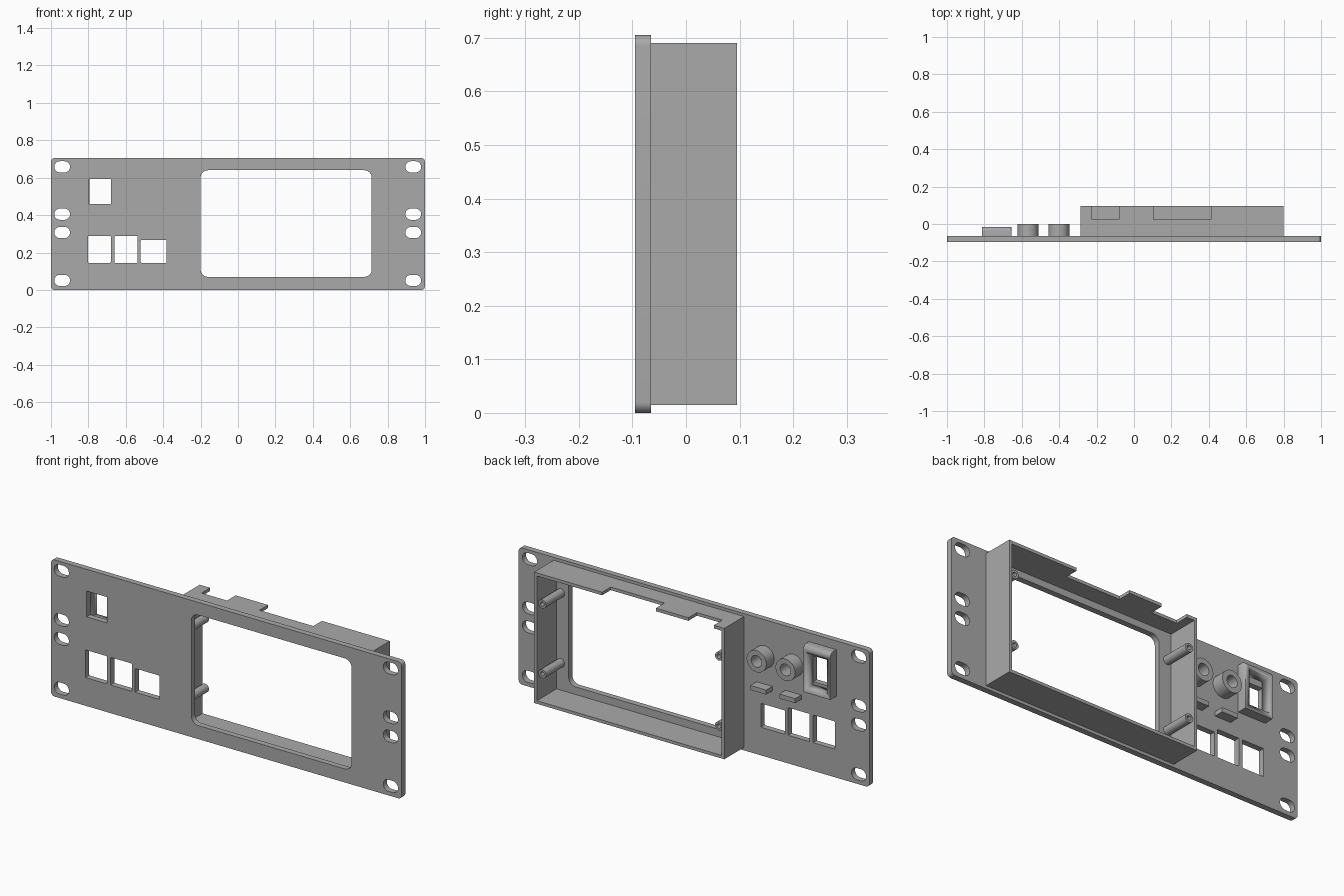
import bpy, bmesh, math
from mathutils import Matrix

if "Cube" in bpy.data.objects:
    bpy.data.objects.remove(bpy.data.objects["Cube"])

grey = bpy.data.materials.new("panel grey")
grey.diffuse_color = (0.4, 0.4, 0.4, 1)
grey.use_nodes = True
grey.node_tree.nodes["Principled BSDF"].inputs["Base Color"].default_value = grey.diffuse_color


def rounded(x0, x1, z0, z1, r=0.0, seg=8):
    """Outline of a rectangle with rounded corners."""
    if r == 0:
        return [(x0, z0), (x1, z0), (x1, z1), (x0, z1)]
    pts = []
    corners = [(x1 - r, z1 - r), (x0 + r, z1 - r), (x0 + r, z0 + r), (x1 - r, z0 + r)]
    for k, (cx, cz) in enumerate(corners):
        for i in range(seg + 1):
            a = (k + i / seg) * math.pi / 2
            pts.append((cx + r * math.cos(a), cz + r * math.sin(a)))
    return pts


def circle(x, z, r, n=32):
    return [(x + r * math.cos(2 * math.pi * i / n), z + r * math.sin(2 * math.pi * i / n))
            for i in range(n)]


def extrude(name, outlines, y0, y1):
    """Solid from an outer outline and holes in the xz plane, between depths y0 and y1."""
    cu = bpy.data.curves.new(name, 'CURVE')
    cu.dimensions = '2D'
    cu.fill_mode = 'BOTH'
    cu.extrude = (y1 - y0) / 2
    for pts in outlines:
        sp = cu.splines.new('POLY')
        sp.points.add(len(pts) - 1)
        for p, (x, z) in zip(sp.points, pts):
            p.co = (x, z, 0, 1)
        sp.use_cyclic_u = True
    tmp = bpy.data.objects.new(name + "_outline", cu)
    bpy.context.collection.objects.link(tmp)
    bpy.context.view_layer.update()
    me = bpy.data.meshes.new_from_object(tmp.evaluated_get(bpy.context.evaluated_depsgraph_get()))
    bpy.data.objects.remove(tmp)
    bm = bmesh.new()
    bm.from_mesh(me)
    bm.transform(Matrix.Translation((0, (y0 + y1) / 2, 0)) @ Matrix.Rotation(math.pi / 2, 4, 'X'))
    bmesh.ops.remove_doubles(bm, verts=bm.verts, dist=1e-5)
    bmesh.ops.recalc_face_normals(bm, faces=bm.faces)
    bm.to_mesh(me)
    bm.free()
    me.name = name
    me.materials.clear()
    me.materials.append(grey)
    ob = bpy.data.objects.new(name, me)
    bpy.context.collection.objects.link(ob)
    return ob


def cut(ob, cutter):
    m = ob.modifiers.new("cut", 'BOOLEAN')
    m.operation = 'DIFFERENCE'
    m.solver = 'EXACT'
    m.object = cutter
    cutter.hide_render = True
    cutter.hide_set(True)


BACK, RIM = -0.065, 0.095

# front panel with mounting slots, display window and switch openings
holes = [rounded(-0.2, 0.715, 0.07, 0.64, 0.04),
         rounded(-0.797, -0.68, 0.46, 0.593),
         rounded(-0.803, -0.68, 0.145, 0.288, 0.004, 2),
         rounded(-0.66, -0.537, 0.145, 0.288, 0.004, 2),
         rounded(-0.52, -0.382, 0.145, 0.268, 0.004, 2)]
for x in (-0.94, 0.937):
    for z in (0.051, 0.307, 0.405, 0.658):
        holes.append(rounded(x - 0.042, x + 0.042, z - 0.03, z + 0.03, 0.0299))
extrude("front_panel", [rounded(-1, 1, 0, 0.705, 0.02)] + holes, -0.095, BACK)

# display housing walls, with two notches in the top wall
t = 0.016
housing = extrude("display_housing", [rounded(-0.285, 0.8, 0.015, 0.69),
                                      rounded(-0.285 + t, 0.8 - t, 0.015 + t, 0.69 - t)], BACK, RIM)
for i, (x0, x1) in enumerate([(-0.225, -0.08), (0.105, 0.412)]):
    cut(housing, extrude(f"notch_cutter_{i}", [rounded(x0, x1, 0.65, 0.72)], 0.025, 0.12))

# screw posts inside the housing, with blind pilot holes
for x in (-0.247, 0.76):
    for z in (0.172, 0.532):
        extrude("screw_post", [circle(x, z, 0.022), circle(x, z, 0.011)], BACK, 0.085)
        extrude("post_core", [circle(x, z, 0.011)], BACK, 0.055)

# round jack bosses with a small ledge below each
for x in (-0.567, -0.402):
    extrude("jack_boss", [circle(x, 0.515, 0.056, 48), circle(x, 0.515, 0.03, 48)], BACK, 0.0)
    extrude("ledge", [rounded(x - 0.045, x + 0.045, 0.35, 0.373)], BACK, -0.015)

# socket frame, open through the panel, rounded along its upper rear edge
frame = extrude("socket_frame", [rounded(-0.812, -0.656, 0.42, 0.66)], BACK, -0.015)
bm = bmesh.new()
bm.from_mesh(frame.data)
edge = [e for e in bm.edges if all(v.co.z > 0.65 and v.co.y > -0.02 for v in e.verts)]
bmesh.ops.bevel(bm, geom=edge, offset=0.022, segments=6, profile=0.5, affect='EDGES')
bm.to_mesh(frame.data)
bm.free()
cut(frame, extrude("socket_cutter", [rounded(-0.795, -0.68, 0.445, 0.625)], -0.1, 0.02))

# smooth curved walls, keep hard edges
bpy.ops.object.select_all(action='DESELECT')
for ob in bpy.context.scene.objects:
    if not ob.hide_render:
        ob.select_set(True)
        bpy.context.view_layer.objects.active = ob
bpy.ops.object.shade_smooth_by_angle(angle=math.radians(30))
